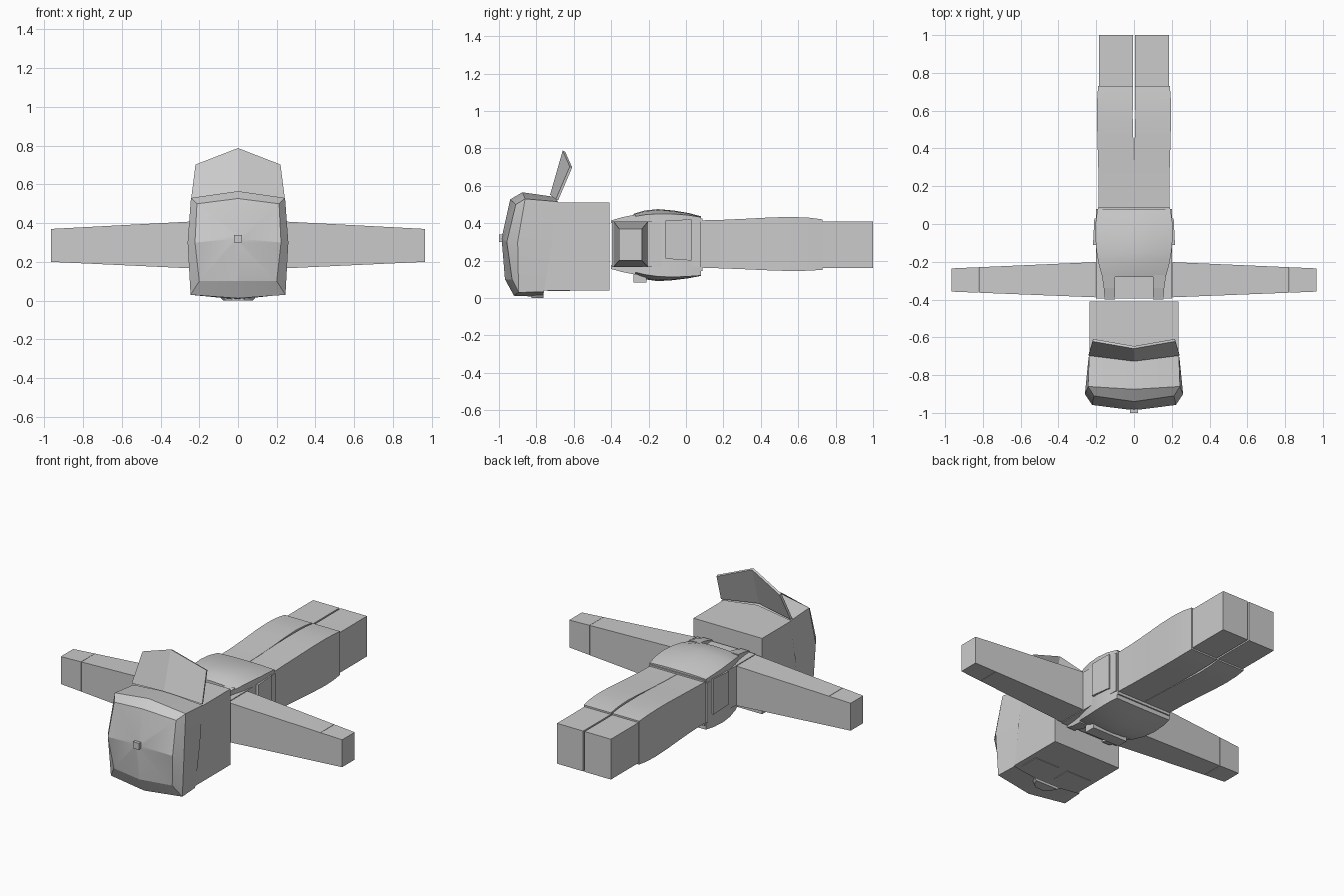
import bpy, bmesh
from mathutils import Vector

if "Cube" in bpy.data.objects:
    bpy.data.objects.remove(bpy.data.objects["Cube"])


def finish(name, bm, smooth=False):
    bmesh.ops.remove_doubles(bm, verts=bm.verts, dist=0.0005)
    bmesh.ops.recalc_face_normals(bm, faces=bm.faces)
    me = bpy.data.meshes.new(name)
    bm.to_mesh(me)
    bm.free()
    ob = bpy.data.objects.new(name, me)
    bpy.context.collection.objects.link(ob)
    if smooth:
        bpy.context.view_layer.objects.active = ob
        ob.select_set(True)
        bpy.ops.object.shade_smooth_by_angle(angle=0.35)
        ob.select_set(False)
    return ob


def loft(name, rings, caps=(True, True), smooth=False):
    """Skin a sequence of closed rings with equal point counts."""
    bm = bmesh.new()
    vs = [[bm.verts.new(p) for p in r] for r in rings]
    n = len(rings[0])
    for a, b in zip(vs, vs[1:]):
        for i in range(n):
            j = (i + 1) % n
            bm.faces.new((a[i], a[j], b[j], b[i]))
    for use, ring in zip(caps, (vs[0], vs[-1])):
        if use:
            bm.faces.new(ring)
    return finish(name, bm, smooth)


def rect_y(y, x0, x1, z0, z1):
    return [(x0, y, z0), (x1, y, z0), (x1, y, z1), (x0, y, z1)]


def box(name, x0, x1, y0, y1, z0, z1):
    return loft(name, [rect_y(y0, x0, x1, z0, z1), rect_y(y1, x0, x1, z0, z1)])


def mirrored(ob):
    m = ob.modifiers.new("mirror", 'MIRROR')
    m.use_axis[0] = True
    return ob


def half_ring(pts):
    """Mirror a half section (first and last point on x=0) into a full ring."""
    return pts + [(-x, y, z) for x, y, z in pts[-2:0:-1]]


# Head with flat eye plates on the underside
box("head", -.235, .235, -.86, -.41, .04, .51)
mirrored(box("eye", .03, .2, -.74, -.62, .037, .05))

# Cap shell: rim, widest ring, crown edge, crown centre
rim = half_ring([(0, -.70, .54), (.237, -.685, .515), (.242, -.72, .28),
                 (.238, -.76, .032), (0, -.765, .006)])
wide = half_ring([(0, -.875, .565), (.243, -.86, .53), (.26, -.90, .30),
                  (.245, -.895, .03), (0, -.92, .012)])
crown = half_ring([(0, -.94, .527), (.212, -.91, .50), (.222, -.958, .30),
                   (.2, -.93, .10), (0, -.968, .10)])
tip = [(Vector(p) * .1 + Vector((0, -.985, .32)) * .9 + Vector((0, -.001, 0))) for p in crown]
loft("cap", [rim, wide, crown, tip], (False, True), smooth=True)
box("cap_button", -.02, .02, -1.0, -.975, .30, .34)

# Strap arch over the brow
bm = bmesh.new()
arch = [(.09, -.762), (.07, -.80), (.035, -.825), (-.035, -.825), (-.07, -.80), (-.09, -.762)]
base = [bm.verts.new((x, y, 0.016)) for x, y in arch]
low = [bm.verts.new((x * .85, y, 0.0)) for x, y in arch]
bm.faces.new(low)
for i in range(6):
    j = (i + 1) % 6
    bm.faces.new((base[i], base[j], low[j], low[i]))
finish("cap_strap", bm)

# Cap brim, folded along the centre
bm = bmesh.new()
rows = [[(-.24, -.69, .525), (0, -.72, .55), (.24, -.69, .525)],
        [(-.218, -.615, .70), (0, -.653, .785), (.218, -.615, .70)]]
g = [[bm.verts.new(p) for p in r] for r in rows]
for i in range(2):
    bm.faces.new((g[0][i], g[0][i + 1], g[1][i + 1], g[1][i]))
brim = finish("cap_brim", bm)
sol = brim.modifiers.new("thickness", 'SOLIDIFY')
sol.thickness, sol.offset = .014, 0

# Torso core
box("torso", -.2, .2, -.395, .08, .165, .41)

# Jacket: y, half width, top edge, top middle, bottom edge, bottom middle
stations = [(-.28, .168, .435, .45, .14, .125), (-.22, .185, .445, .468, .125, .10),
            (-.15, .198, .45, .475, .115, .09), (-.07, .205, .449, .468, .112, .095),
            (.01, .203, .443, .455, .115, .105), (.08, .193, .432, .437, .12, .118)]
loft("jacket", [half_ring([(0, y, tm), (w * .5, y, tm * .8 + te * .2), (w, y, te),
                           (w, y, be), (w * .5, y, bm_ * .8 + be * .2), (0, y, bm_)])
                for y, w, te, tm, be, bm_ in stations], smooth=True)

# Shoulder straps on both sides of the neckline
for name, z_in, za, zb in (("back_strap", .40, .415, .446), ("front_strap", .175, .155, .125)):
    mirrored(loft(name, [rect_y(-.40, .10, .155, z_in, za),
                         rect_y(-.34, .10, .16, z_in, za * .45 + zb * .55),
                         rect_y(-.27, .10, .17, z_in, zb)]))

# Side pockets, slightly flared
mirrored(loft("side_pocket", [rect_y(-.11, .19, .217, .21, .415),
                              rect_y(.03, .19, .21, .20, .42)]))
# Small front hem fold
box("front_fold", -.12, .12, -.28, -.21, .083, .14)


# Arms and hands
def arm_ring(x):
    t = (x - .205) / .76
    y0, y1 = -.388 + .03 * t, -.202 - .033 * t
    z0, z1 = .165 + .035 * t, .41 - .04 * t
    return [(x, y0, z0), (x, y1, z0), (x, y1, z1), (x, y0, z1)]


mirrored(loft("arm", [arm_ring(.205), arm_ring(.82)]))
mirrored(loft("hand", [arm_ring(.822), arm_ring(.965)]))

# Trouser legs: y, inner x, outer x, bottom, top
leg = [(.08, .001, .188, .162, .415), (.20, .001, .187, .158, .418),
       (.33, .001, .19, .153, .424), (.46, .004, .194, .147, .431),
       (.57, .007, .196, .144, .433), (.66, .006, .195, .146, .429),
       (.73, .004, .19, .151, .42)]
mirrored(loft("trouser_leg", [rect_y(*s) for s in leg], smooth=True))
# Waistband and shoes
box("waistband", -.19, .19, .06, .088, .145, .425)
mirrored(box("shoe", .005, .185, .72, 1.0, .16, .41))
